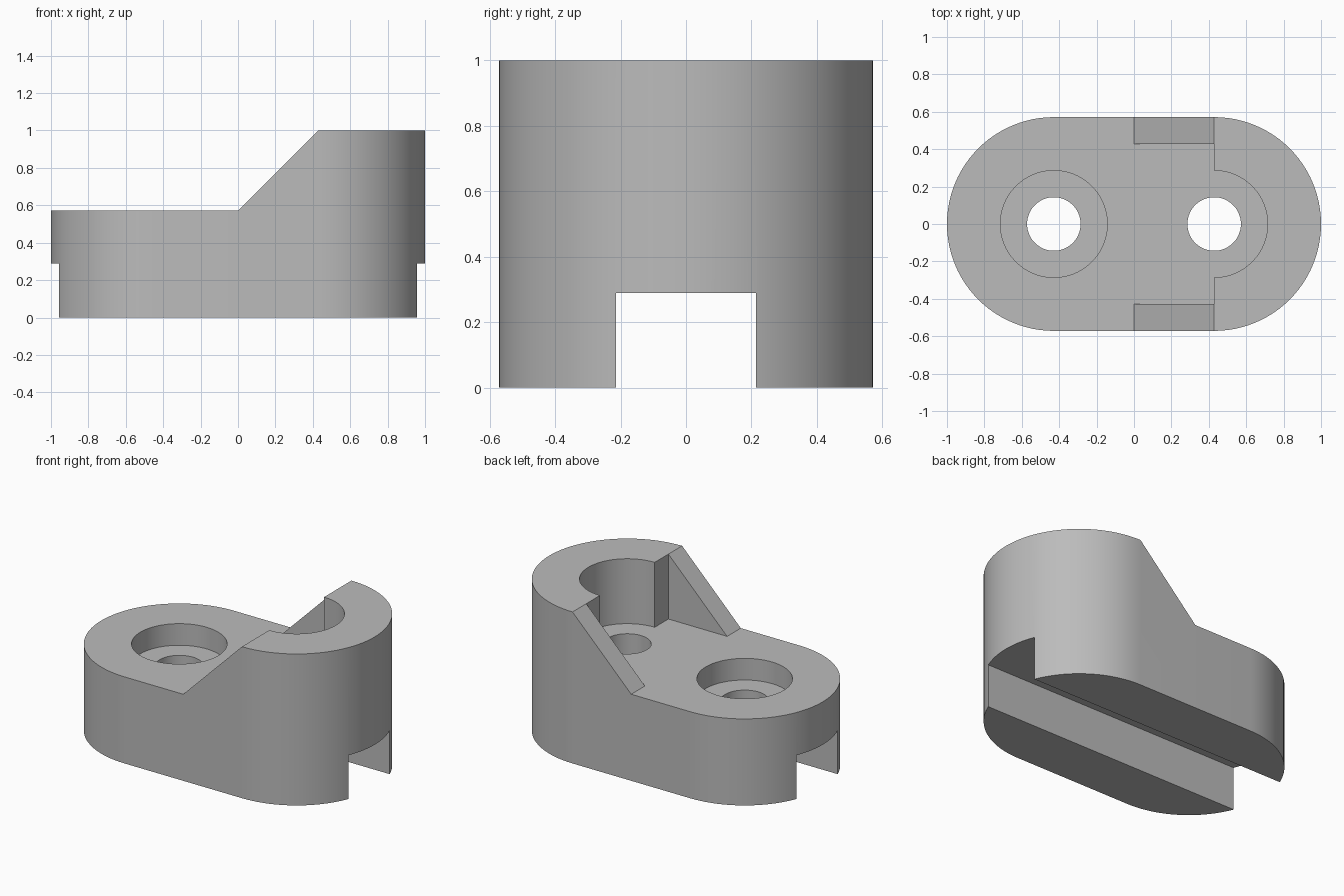
import bpy
import bmesh
import math

cube = bpy.data.objects.get("Cube")
if cube:
    bpy.data.objects.remove(cube, do_unlink=True)

R = 0.5714        # end radius of the body
CX = 0.4286       # hole centres at +-CX
STEP = 0.5714     # height of the low deck
BORE = 0.2857     # large recess radius
HOLE = 0.143      # through hole radius
SEG = 48          # segments per half circle

grey = bpy.data.materials.new("plain_grey")
grey.use_nodes = True
grey.diffuse_color = (0.5, 0.5, 0.5, 1)
grey.node_tree.nodes["Principled BSDF"].inputs["Base Color"].default_value = (0.5, 0.5, 0.5, 1)


def prism(name, points, offset):
    """Extrude a closed loop of 3D points along offset."""
    bm = bmesh.new()
    face = bm.faces.new([bm.verts.new(p) for p in points])
    ext = bmesh.ops.extrude_face_region(bm, geom=[face])
    moved = [v for v in ext["geom"] if isinstance(v, bmesh.types.BMVert)]
    bmesh.ops.translate(bm, verts=moved, vec=offset)
    bmesh.ops.recalc_face_normals(bm, faces=bm.faces)
    mesh = bpy.data.meshes.new(name)
    bm.to_mesh(mesh)
    bm.free()
    mesh.materials.append(grey)
    obj = bpy.data.objects.new(name, mesh)
    bpy.context.collection.objects.link(obj)
    return obj


def arc(cx, radius, start, sweep, z, count):
    return [(cx + radius * math.cos(start + sweep * i / count),
             radius * math.sin(start + sweep * i / count), z) for i in range(count + 1)]


def cylinder(name, cx, radius, low, high):
    loop = arc(cx, radius, 0, math.tau, low, 2 * SEG)[:-1]
    return prism(name, loop, (0, 0, high - low))


def box(name, x0, x1, half_y, low, high):
    loop = [(x0, -half_y, low), (x1, -half_y, low), (x1, half_y, low), (x0, half_y, low)]
    return prism(name, loop, (0, 0, high - low))


# Rounded-end body
outline = arc(CX, R, -math.pi / 2, math.pi, 0, SEG) + arc(-CX, R, math.pi / 2, math.pi, 0, SEG)
body = prism("bracket_body", outline, (0, 0, 1))

# Low deck with sloped cheeks, space between the cheeks, recesses, holes, underside slot
slope = [(-1.2, -1, STEP), (0, -1, STEP), (CX + 0.2, -1, STEP + CX + 0.2), (-1.2, -1, STEP + CX + 0.2)]
cutters = [
    prism("slope_cutter", slope, (0, 2, 0)),
    box("cheek_gap_cutter", -0.02, CX, 0.4286, STEP, 1.2),
    cylinder("tall_end_recess_cutter", CX, BORE, STEP, 1.2),
    cylinder("low_end_recess_cutter", -CX, BORE, 0.4286, 1.2),
    cylinder("tall_end_hole_cutter", CX, HOLE, -0.1, 1.2),
    cylinder("low_end_hole_cutter", -CX, HOLE, -0.1, 1.2),
    box("slot_cutter", -1.2, 1.2, 0.2143, -0.1, 0.2886),
]

bpy.context.view_layer.objects.active = body
for cutter in cutters:
    cutter.hide_render = True
    mod = body.modifiers.new(cutter.name, "BOOLEAN")
    mod.operation = "DIFFERENCE"
    mod.solver = "EXACT"
    mod.object = cutter
    bpy.ops.object.modifier_apply(modifier=mod.name)
    bpy.data.objects.remove(cutter, do_unlink=True)

# Smooth round walls, crisp edges
bpy.ops.object.select_all(action="DESELECT")
body.select_set(True)
bpy.ops.object.shade_smooth_by_angle(angle=math.radians(30))
